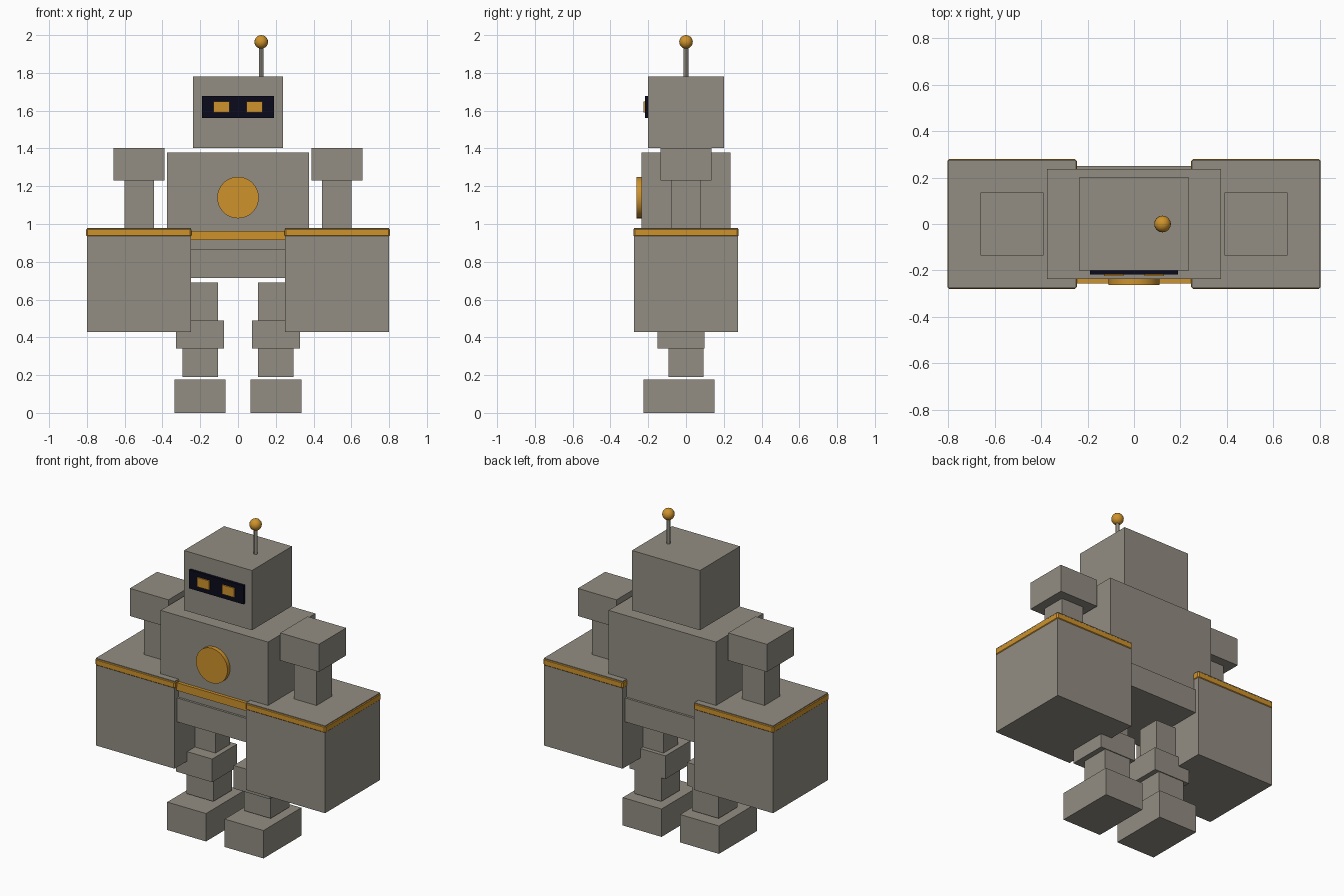
import bpy
import math

default = bpy.data.objects.get("Cube")
if default:
    bpy.data.objects.remove(default, do_unlink=True)


def material(name, colour):
    m = bpy.data.materials.new(name)
    m.use_nodes = True
    m.diffuse_color = (*colour, 1)
    m.node_tree.nodes["Principled BSDF"].inputs["Base Color"].default_value = (*colour, 1)
    return m


GREY = material("warm_grey", (0.29, 0.27, 0.225))
AMBER = material("amber", (0.62, 0.29, 0.025))
NAVY = material("dark_navy", (0.003, 0.003, 0.012))


def finish(name, mat):
    ob = bpy.context.object
    ob.name = name
    ob.data.materials.append(mat)
    return ob


def box(name, mat, x, y, z, bevel=0):
    """Box from (min, max) ranges on each axis."""
    centre = [(a + b) / 2 for a, b in (x, y, z)]
    bpy.ops.mesh.primitive_cube_add(size=1, location=centre)
    ob = finish(name, mat)
    for v in ob.data.vertices:
        v.co = [c * (b - a) for c, (a, b) in zip(v.co, (x, y, z))]
    if bevel:
        mod = ob.modifiers.new("chamfer", "BEVEL")
        mod.width = bevel
        mod.segments = 1
    return ob


def pair(name, mat, x, y, z, bevel=0):
    """Matching boxes on both sides; x is given for the left."""
    box("left_" + name, mat, x, y, z, bevel)
    box("right_" + name, mat, (-x[1], -x[0]), y, z, bevel)


def cylinder(name, mat, radius, depth, location, sides, rotation=(0, 0, 0)):
    bpy.ops.mesh.primitive_cylinder_add(vertices=sides, radius=radius, depth=depth,
                                        location=location, rotation=rotation)
    ob = finish(name, mat)
    bpy.ops.object.shade_smooth_by_angle()
    return ob


# Head, visor and eyes
box("head", GREY, (-0.237, 0.237), (-0.2, 0.2), (1.403, 1.78))
box("visor", NAVY, (-0.19, 0.19), (-0.217, -0.195), (1.56, 1.677))
pair("eye", AMBER, (0.045, 0.13), (-0.225, -0.215), (1.59, 1.648))

# Antenna
cylinder("antenna_stalk", GREY, 0.012, 0.19, (0.123, 0, 1.865), 12)
bpy.ops.mesh.primitive_uv_sphere_add(segments=16, ring_count=10, radius=0.036,
                                     location=(0.123, 0, 1.964))
finish("antenna_ball", AMBER)
bpy.ops.object.shade_smooth()

# Torso, chest disc, belt and pelvis
box("torso", GREY, (-0.375, 0.375), (-0.236, 0.236), (0.86, 1.379))
cylinder("chest_disc", AMBER, 0.11, 0.03, (0, -0.247, 1.14), 32, (math.pi / 2, 0, 0))
box("belt", AMBER, (-0.3, 0.3), (-0.256, -0.23), (0.915, 0.964))
box("pelvis", GREY, (-0.3, 0.3), (-0.25, 0.25), (0.714, 0.865))

# Arms
pair("shoulder", GREY, (0.39, 0.66), (-0.136, 0.136), (1.229, 1.403))
pair("arm", GREY, (0.446, 0.602), (-0.077, 0.077), (0.9, 1.24))

# Large forearm blocks with trim
pair("forearm_block", GREY, (0.25, 0.8), (-0.275, 0.275), (0.428, 0.979))
pair("forearm_trim", AMBER, (0.246, 0.804), (-0.279, 0.279), (0.932, 0.978), 0.008)

# Legs and feet
pair("thigh", GREY, (0.106, 0.256), (-0.073, 0.073), (0.48, 0.69))
pair("knee", GREY, (0.075, 0.327), (-0.15, 0.098), (0.342, 0.488))
pair("shin", GREY, (0.107, 0.293), (-0.093, 0.093), (0.19, 0.35))
pair("foot", GREY, (0.065, 0.336), (-0.226, 0.151), (0, 0.176))
